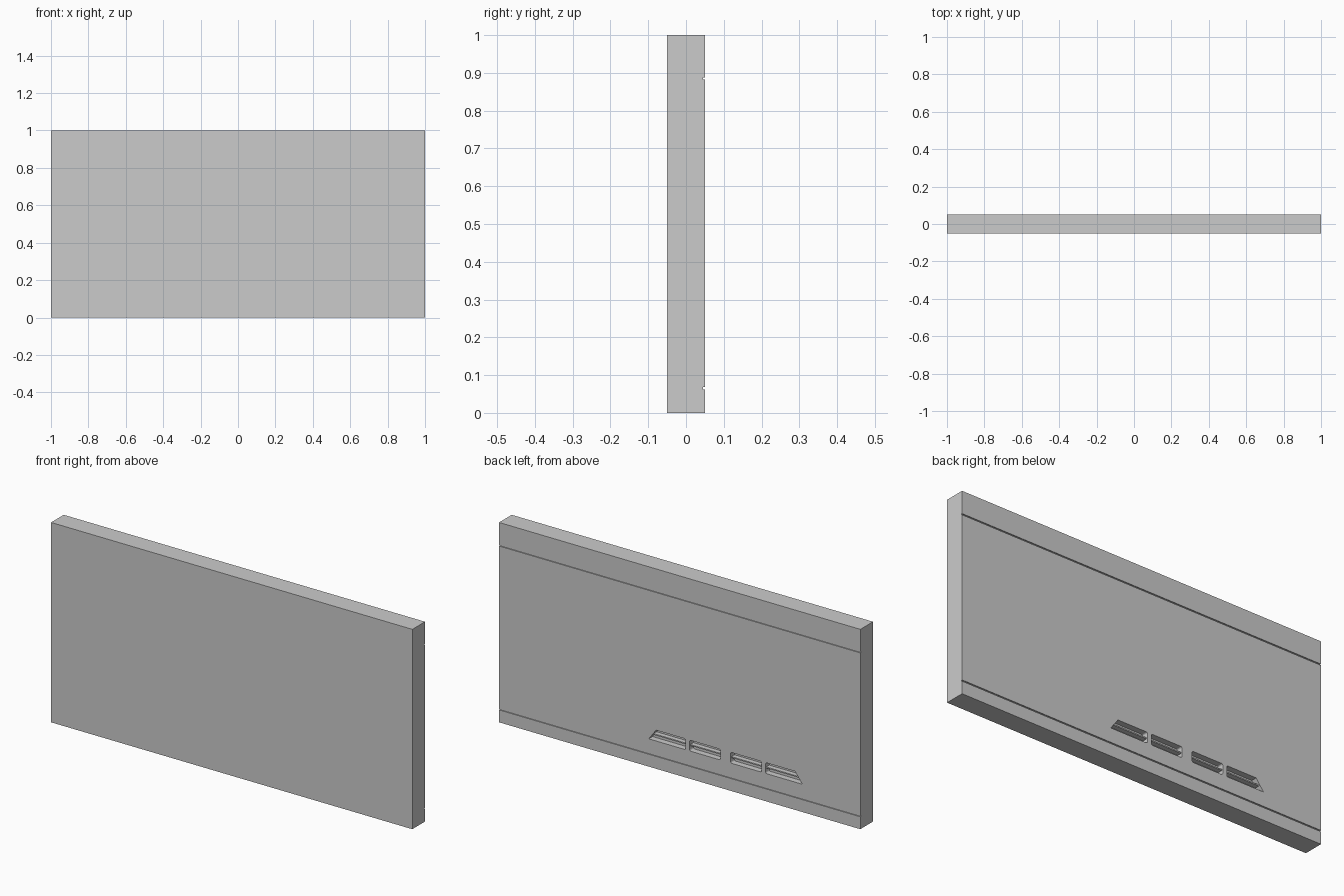
import bpy, bmesh

if "Cube" in bpy.data.objects:
    bpy.data.objects.remove(bpy.data.objects["Cube"])

BACK = 0.05      # y of the back face
MID = -0.254     # x the vent row is mirrored about


def box(name, x0, x1, y0, y1, z0, z1):
    return prism(name, [(x0, z0), (x1, z0), (x1, z1), (x0, z1)], y0, y1)


def prism(name, outline, y0, y1, radius=0.0, corners=()):
    """Extrude an x/z outline along y, optionally rounding chosen corners."""
    bm = bmesh.new()
    verts = [bm.verts.new((x, y0, z)) for x, z in outline]
    face = bm.faces.new(verts)
    if radius:
        bmesh.ops.bevel(bm, geom=[verts[i] for i in corners], offset=radius,
                        segments=4, profile=0.5, affect='VERTICES')
    ext = bmesh.ops.extrude_face_region(bm, geom=bm.faces[:])
    for v in ext["geom"]:
        if isinstance(v, bmesh.types.BMVert):
            v.co.y = y1
    bmesh.ops.recalc_face_normals(bm, faces=bm.faces)
    mesh = bpy.data.meshes.new(name)
    bm.to_mesh(mesh)
    bm.free()
    obj = bpy.data.objects.new(name, mesh)
    bpy.context.collection.objects.link(obj)
    return obj


def cut(target, cutter):
    mod = target.modifiers.new(cutter.name, 'BOOLEAN')
    mod.operation, mod.solver, mod.object = 'DIFFERENCE', 'EXACT', cutter
    cutter.hide_render = True
    cutter.hide_set(True)


# Main slab
panel = box("panel", -1, 1, -BACK, BACK, 0, 1)

# Two thin seams running the length of the back
for i, z in enumerate((0.065, 0.885)):
    cut(panel, box(f"seam_cutter_{i}", -1.1, 1.1, BACK - 0.005, 0.1, z - 0.003, z + 0.003))

# Vent slots: slanted outer pair and rounded inner pair, each with a slat
LOW, HIGH, SLAT = 0.139, 0.193, 0.166
for side, s in (("left", 1), ("right", -1)):
    outer = [(0.221, LOW), (0.425, LOW), (0.385, HIGH), (0.221, HIGH)]
    inner = [(0.028, LOW), (0.199, LOW), (0.199, HIGH), (0.028, HIGH)]
    for kind, pts in (("outer", outer), ("inner", inner)):
        pts = [(MID + s * x, z) for x, z in pts]
        corners = (0, 3) if kind == "outer" else (0, 1, 2, 3)
        cut(panel, prism(f"{side}_{kind}_vent_cutter", pts, BACK - 0.03, 0.1, 0.008, corners))
        xs = sorted(p[0] for p in pts)
        mid_x = [(pts[0][0] + pts[3][0]) / 2, (pts[1][0] + pts[2][0]) / 2]
        box(f"{side}_{kind}_vent_slat", min(mid_x), max(mid_x),
            BACK - 0.031, BACK - 0.006, SLAT - 0.003, SLAT + 0.003)
